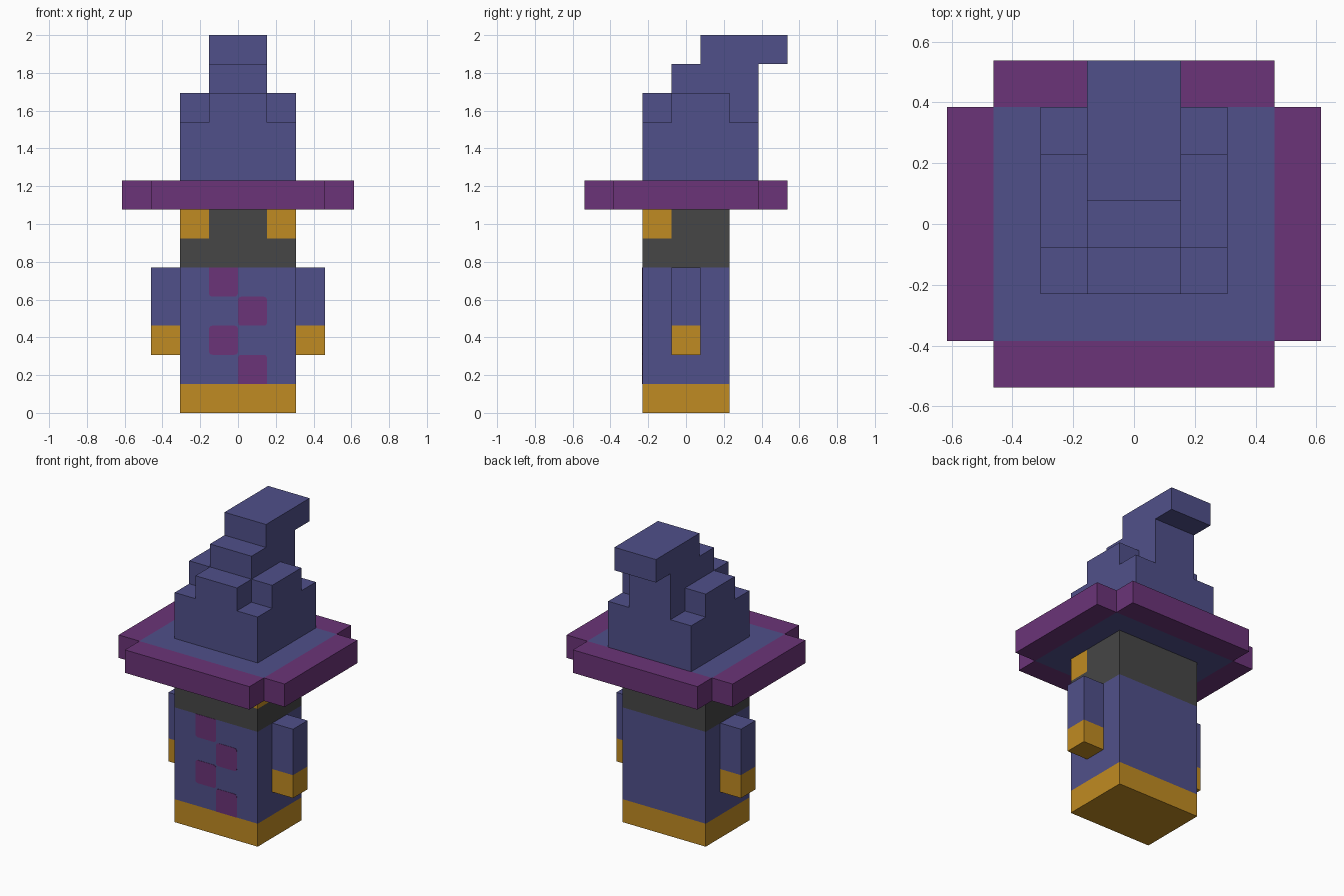
import bpy, bmesh, math
from mathutils import Vector

if "Cube" in bpy.data.objects:
    bpy.data.objects.remove(bpy.data.objects["Cube"])

U = 2 / 13  # one block


def make_material(name, rgb):
    lin = [((c / 255 + 0.055) / 1.055) ** 2.4 for c in rgb] + [1.0]
    m = bpy.data.materials.new(name)
    m.use_nodes = True
    m.diffuse_color = lin
    bsdf = m.node_tree.nodes["Principled BSDF"]
    bsdf.inputs["Base Color"].default_value = lin
    bsdf.inputs["Roughness"].default_value = 0.9
    return m


BLUE = make_material("robe blue", (80, 80, 138))
PURPLE = make_material("trim purple", (107, 52, 120))
GOLD = make_material("gold", (192, 139, 34))
GREY = make_material("dark grey", (70, 70, 70))


def finish(name, bm, mats):
    bmesh.ops.recalc_face_normals(bm, faces=bm.faces)
    mesh = bpy.data.meshes.new(name)
    bm.to_mesh(mesh)
    bm.free()
    for m in mats:
        mesh.materials.append(m)
    ob = bpy.data.objects.new(name, mesh)
    bpy.context.collection.objects.link(ob)
    return ob


def blocks(name, boxes, mats, rule=lambda i, j, k: 0):
    """Outer shell of block boxes (x0, x1, y0, y1, z0, z1), coloured by cell."""
    cells = {(i, j, k) for x0, x1, y0, y1, z0, z1 in boxes
             for i in range(x0, x1) for j in range(y0, y1) for k in range(z0, z1)}
    bm = bmesh.new()
    for cell in cells:
        for axis in range(3):
            for side in (0, 1):
                near = list(cell)
                near[axis] += 2 * side - 1
                if tuple(near) in cells:
                    continue
                quad = []
                for a, b in ((0, 0), (1, 0), (1, 1), (0, 1)):
                    p = Vector(cell)
                    p[axis] += side
                    p[(axis + 1) % 3] += a
                    p[(axis + 2) % 3] += b
                    quad.append(bm.verts.new((p - Vector((0, 0.5, 0))) * U))
                if not side:
                    quad.reverse()
                bm.faces.new(quad).material_index = rule(*cell)
    bmesh.ops.remove_doubles(bm, verts=bm.verts, dist=1e-4)
    bmesh.ops.dissolve_limit(bm, angle_limit=0.02, verts=bm.verts, edges=bm.edges,
                             delimit={'MATERIAL'})
    return finish(name, bm, mats)


def patch(name, x, z, round_top, round_bottom):
    """Thin one-block plate on the robe front, with rounded corners."""
    r, y = 0.018, -1.5 * U
    pts = []
    for cx, cz, start, rounded in ((1, 1, 0, round_top), (0, 1, 90, round_top),
                                   (0, 0, 180, round_bottom), (1, 0, 270, round_bottom)):
        corner = Vector(((x + cx) * U, y - 0.002, (z + cz) * U))
        if not rounded:
            pts.append(corner)
            continue
        centre = corner + Vector((r * (1 - 2 * cx), 0, r * (1 - 2 * cz)))
        for step in range(4):
            a = math.radians(start + 30 * step)
            pts.append(centre + Vector((r * math.cos(a), 0, r * math.sin(a))))
    bm = bmesh.new()
    face = bm.faces.new([bm.verts.new(p) for p in pts])
    out = bmesh.ops.extrude_face_region(bm, geom=[face], use_keep_orig=True)
    for v in out["geom"]:
        if isinstance(v, bmesh.types.BMVert):
            v.co.y += 0.004
    finish(name, bm, [PURPLE])


# Robe with a gold hem
blocks("robe", [(-2, 2, -1, 2, 0, 5)], [BLUE, GOLD], lambda i, j, k: int(k == 0))

# Staggered patches down the robe front
for n, (x, z) in enumerate(((-1, 4), (0, 3), (-1, 2), (0, 1))):
    patch(f"robe_patch_{n + 1}", x, z, n > 0, n < 3)

# Arms with gold hands
for name, x in (("left_arm", 2), ("right_arm", -3)):
    blocks(name, [(x, x + 1, 0, 1, 2, 5)], [BLUE, GOLD], lambda i, j, k: int(k == 2))

# Head with gold upper front corners as eyes
blocks("head", [(-2, 2, -1, 2, 5, 7)], [GREY, GOLD],
       lambda i, j, k: int(k == 6 and j == -1 and i in (-2, 1)))

# Hat brim: blue middle, purple border with notched corners
blocks("hat_brim", [(-4, 4, -2, 3, 7, 8), (-3, 3, -3, 4, 7, 8)], [BLUE, PURPLE],
       lambda i, j, k: int(not (-3 <= i < 3 and -2 <= j < 3)))

# Stepped hat crown with the tip bent backwards
blocks("hat_crown", [(-2, 2, -1, 3, 8, 10),
                     (-1, 1, -1, 3, 10, 11), (-2, 2, 0, 2, 10, 11),
                     (-1, 1, 0, 3, 11, 12),
                     (-1, 1, 1, 4, 12, 13)], [BLUE])
